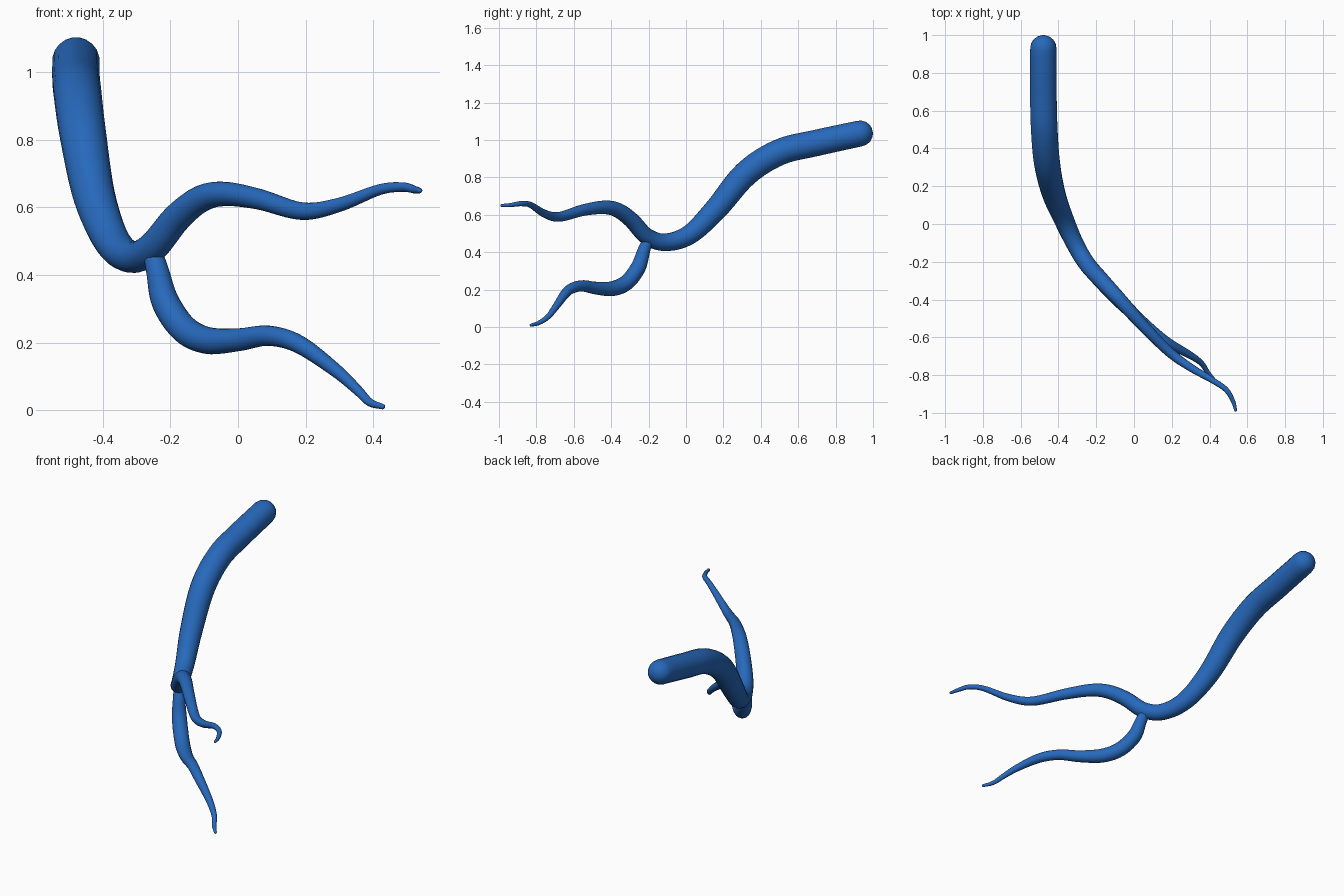
import bpy, bmesh, math
from mathutils import Vector

if "Cube" in bpy.data.objects:
    bpy.data.objects.remove(bpy.data.objects["Cube"])

SIDES = 20
STEPS = 6


def spline(pts):
    """Catmull-Rom through (x, y, z, radius) points."""
    p = [Vector(q) for q in pts]
    p = [2 * p[0] - p[1]] + p + [2 * p[-1] - p[-2]]
    out = []
    for i in range(1, len(p) - 2):
        a, b, c, d = p[i - 1:i + 3]
        for s in range(STEPS):
            t = s / STEPS
            out.append(0.5 * (2 * b + (c - a) * t + (2 * a - 5 * b + 4 * c - d) * t * t
                              + (3 * b - a - 3 * c + d) * t ** 3))
    return out + [p[-2]]


def tube(name, pts, material):
    """Tapered tube with domed ends, swept along a smooth path."""
    path = spline(pts)
    centres = [q.to_3d() for q in path]
    radii = [q[3] for q in path]
    n = len(path)
    tans = [(centres[min(i + 1, n - 1)] - centres[max(i - 1, 0)]).normalized() for i in range(n)]
    rings = list(zip(centres, radii, tans))

    # Domed ends: extra rings shrinking along the end tangents
    def dome(c, r, t, sign):
        return [(c + t * sign * r * math.sin(a), r * math.cos(a), t)
                for a in (math.radians(d) for d in (20, 40, 60, 78))]
    rings = dome(*rings[0], -1)[::-1] + rings + dome(*rings[-1], 1)

    bm = bmesh.new()
    side = rings[0][2].orthogonal()
    loops = []
    for c, r, t in rings:
        side = (side - t * side.dot(t)).normalized()
        up = t.cross(side)
        loops.append([bm.verts.new(c + r * (side * math.cos(k * math.tau / SIDES)
                                            + up * math.sin(k * math.tau / SIDES)))
                      for k in range(SIDES)])
    for a, b in zip(loops, loops[1:]):
        for k in range(SIDES):
            j = (k + 1) % SIDES
            bm.faces.new((a[k], a[j], b[j], b[k]))
    bm.faces.new(loops[0][::-1])
    bm.faces.new(loops[-1])
    bmesh.ops.recalc_face_normals(bm, faces=bm.faces)
    mesh = bpy.data.meshes.new(name)
    bm.to_mesh(mesh)
    bm.free()
    mesh.materials.append(material)
    ob = bpy.data.objects.new(name, mesh)
    bpy.context.collection.objects.link(ob)
    return ob


blue = bpy.data.materials.new("blue")
blue.diffuse_color = (0.02, 0.14, 0.5, 1)
blue.use_nodes = True
blue.node_tree.nodes["Principled BSDF"].inputs["Base Color"].default_value = blue.diffuse_color

# Main vessel: thick trunk running on into the upper branch
vessel = tube("vessel", [
    (-.48, .93, 1.035, .07), (-.48, .70, .985, .071), (-.475, .50, .935, .071),
    (-.46, .32, .82, .069), (-.425, .16, .63, .062), (-.37, .02, .495, .053),
    (-.31, -.11, .453, .047), (-.25, -.21, .485, .045), (-.18, -.29, .57, .043),
    (-.11, -.365, .625, .040), (-.04, -.44, .64, .036), (.06, -.55, .625, .031),
    (.19, -.68, .589, .026), (.30, -.76, .608, .021), (.42, -.83, .653, .016),
    (.49, -.88, .66, .014), (.525, -.94, .652, .011), (.538, -.985, .65, .008)], blue)

# Lower branch, starting inside the trunk at the fork
lower = tube("lower_branch", [
    (-.255, -.20, .475, .028), (-.238, -.225, .41, .034), (-.215, -.255, .32, .041),
    (-.16, -.315, .24, .042), (-.09, -.39, .206, .040), (0, -.48, .208, .034),
    (.09, -.56, .22, .030), (.18, -.63, .195, .027), (.29, -.69, .117, .020),
    (.355, -.735, .058, .015), (.39, -.785, .023, .012), (.428, -.828, .010, .008)], blue)

# Merge the branch into the vessel
union = vessel.modifiers.new("fork", 'BOOLEAN')
union.operation = 'UNION'
union.solver = 'EXACT'
union.object = lower
bpy.context.view_layer.objects.active = vessel
vessel.select_set(True)
bpy.ops.object.modifier_apply(modifier="fork")
bpy.data.objects.remove(lower)
bpy.ops.object.shade_smooth_by_angle(angle=math.radians(40))
